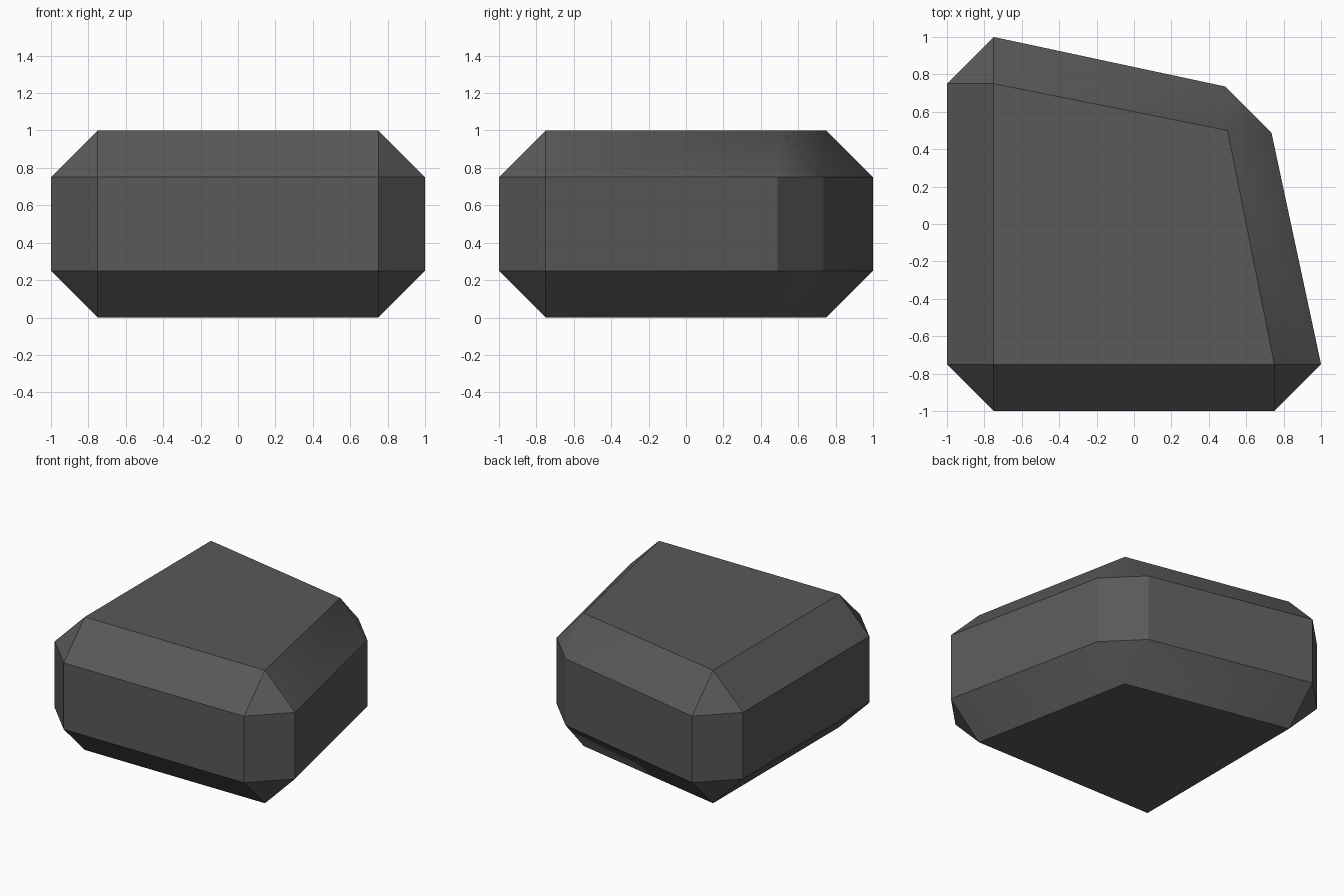
import bpy
import bmesh
import math

cube = bpy.data.objects.get("Cube")
if cube:
    bpy.data.objects.remove(cube, do_unlink=True)

# Single dark grey colour
grey = bpy.data.materials.new("dark_grey")
grey.use_nodes = True
colour = (0.1, 0.1, 0.1, 1.0)
grey.diffuse_color = colour
grey.node_tree.nodes["Principled BSDF"].inputs["Base Color"].default_value = colour

# Per corner, counterclockwise: flat-face corner, then the two widened side points
CORNERS = [
    ((-0.75, -0.75), (-1.0, -0.75), (-0.75, -1.0)),
    ((0.75, -0.75), (0.75, -1.0), (1.0, -0.75)),
    ((0.5, 0.5), (0.735, 0.488), (0.488, 0.735)),
    ((-0.75, 0.75), (-0.75, 1.0), (-1.0, 0.75)),
]
HEIGHT, BEVEL = 1.0, 0.25


def build_block(name):
    bm = bmesh.new()
    # Each row: bottom point, top point, low sides (a, b), high sides (a, b)
    rows = []
    for inner, a, b in CORNERS:
        def vert(p, z):
            return bm.verts.new((p[0], p[1], z))
        rows.append((vert(inner, 0), vert(inner, HEIGHT),
                     vert(a, BEVEL), vert(b, BEVEL),
                     vert(a, HEIGHT - BEVEL), vert(b, HEIGHT - BEVEL)))

    # Flat top and bottom
    bm.faces.new([r[1] for r in rows])
    bm.faces.new([r[0] for r in reversed(rows)])

    for i, (bot, top, la, lb, ha, hb) in enumerate(rows):
        bot2, top2, la2, _, ha2, _ = rows[(i + 1) % len(rows)]
        # Chamfered corner with its triangular ends
        bm.faces.new((la, lb, hb, ha))
        bm.faces.new((ha, hb, top))
        bm.faces.new((lb, la, bot))
        # Wall and its sloped bevels
        bm.faces.new((lb, la2, ha2, hb))
        bm.faces.new((hb, ha2, top2, top))
        bm.faces.new((bot, bot2, la2, lb))

    bmesh.ops.recalc_face_normals(bm, faces=bm.faces[:])
    mesh = bpy.data.meshes.new(name)
    bm.to_mesh(mesh)
    bm.free()
    mesh.materials.append(grey)
    obj = bpy.data.objects.new(name, mesh)
    bpy.context.collection.objects.link(obj)
    return obj


block = build_block("bevelled_block")

# Soften only the shallow edges around the blunt corner
bpy.ops.object.select_all(action='DESELECT')
block.select_set(True)
bpy.context.view_layer.objects.active = block
bpy.ops.object.shade_smooth_by_angle(angle=math.radians(30))
